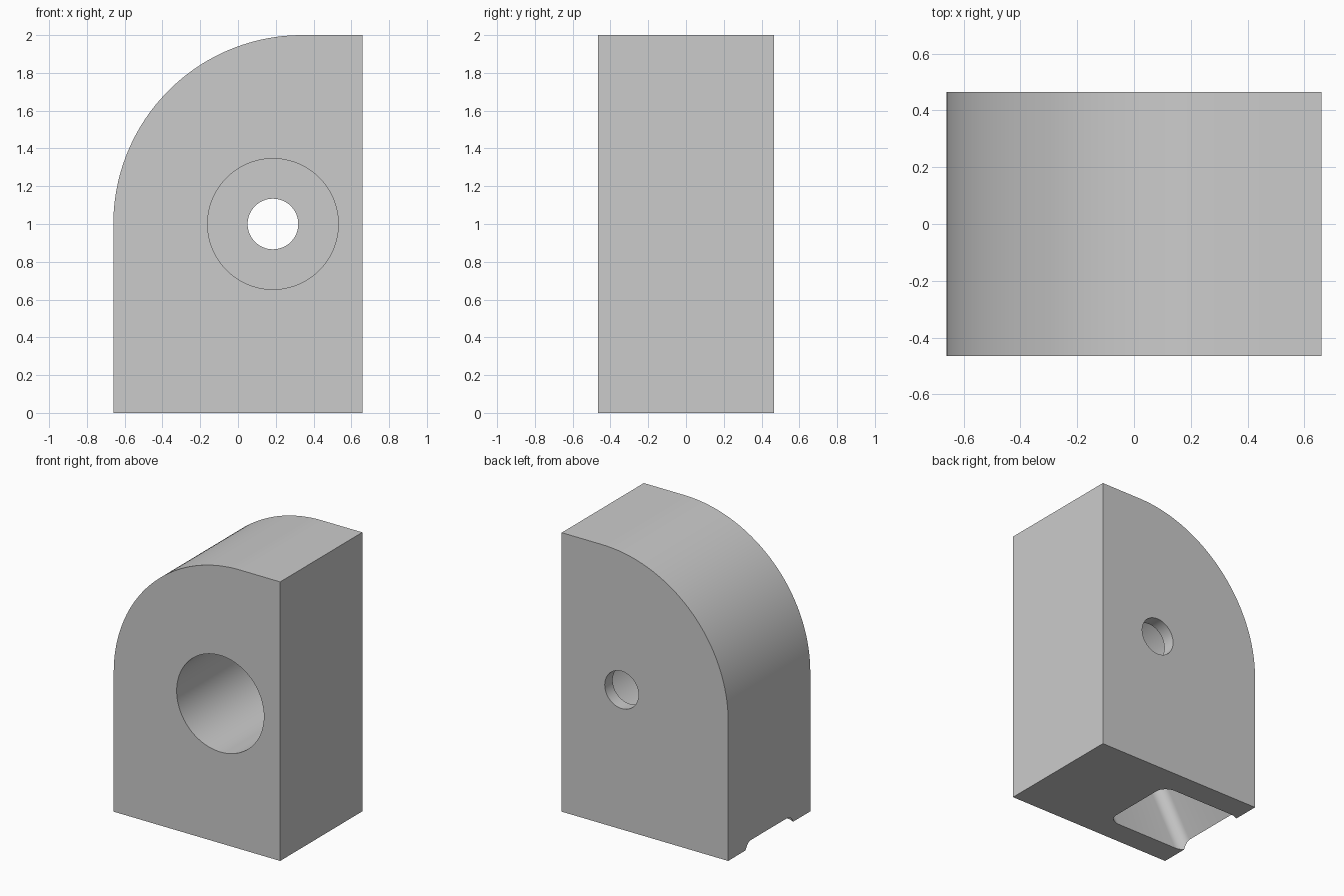
import bpy
import bmesh
from math import sin, cos, pi, radians
from mathutils import Matrix, Vector

old = bpy.data.objects.get("Cube")
if old:
    bpy.data.objects.remove(old, do_unlink=True)

W, D, H = 0.66, 0.465, 2.0          # half width, half depth, height

grey = bpy.data.materials.new("plain grey")
grey.use_nodes = True
colour = (0.6, 0.6, 0.6, 1.0)
grey.diffuse_color = colour
grey.node_tree.nodes["Principled BSDF"].inputs["Base Color"].default_value = colour


def arc(cx, cy, r, start, end, steps):
    """Points along an arc, angles in degrees."""
    angles = [radians(start + (end - start) * i / steps) for i in range(steps + 1)]
    return [(cx + r * cos(a), cy + r * sin(a)) for a in angles]


def prism(name, profile, low, high, matrix):
    """Extrude a flat profile along local z, then place it with a matrix."""
    bm = bmesh.new()
    face = bm.faces.new([bm.verts.new((x, y, low)) for x, y in profile])
    out = bmesh.ops.extrude_face_region(bm, geom=[face])
    verts = [v for v in out["geom"] if isinstance(v, bmesh.types.BMVert)]
    bmesh.ops.translate(bm, verts=verts, vec=Vector((0, 0, high - low)))
    bmesh.ops.transform(bm, matrix=matrix, verts=bm.verts)
    bmesh.ops.recalc_face_normals(bm, faces=bm.faces)
    mesh = bpy.data.meshes.new(name)
    bm.to_mesh(mesh)
    bm.free()
    mesh.materials.append(grey)
    obj = bpy.data.objects.new(name, mesh)
    bpy.context.collection.objects.link(obj)
    return obj


# Local (x, y, z) becomes world (x, -z, y), so high z is towards the front
upright = Matrix.Rotation(pi / 2, 4, 'X')

# Block with one large rounded upper corner
outline = [(-W, 0), (W, 0), (W, H)] + arc(-W + 1, H - 1, 1, 90, 180, 48)
block = prism("block", outline, -D, D, upright)

# Stepped bore: wide from the front, narrow through the back wall
bore_x, bore_z = 0.185, 1.0
wide = prism("wide_bore_cutter", arc(bore_x, bore_z, 0.346, 0, 360, 96)[:-1],
             -D + 0.09, D + 0.1, upright)
narrow = prism("narrow_bore_cutter", arc(bore_x, bore_z, 0.134, 0, 360, 64)[:-1],
               -D - 0.1, D, upright)

# Slanted square pocket with rounded corners, open at the bottom edge
half, r = 0.29, 0.08
section = []
for k, (sx, sy) in enumerate([(1, 1), (-1, 1), (-1, -1), (1, -1)]):
    section += arc(sx * (half - r), sy * (half - r), r, 90 * k, 90 * k + 90, 8)
slant = Matrix.Translation((-0.355, 0, 0)) @ Matrix.Rotation(radians(30), 4, 'Y')
pocket = prism("pocket_cutter", section, -0.3, 0.6, slant)

# Cut the openings
bpy.ops.object.select_all(action='DESELECT')
bpy.context.view_layer.objects.active = block
block.select_set(True)
for cutter in (wide, narrow, pocket):
    cutter.hide_render = True
    mod = block.modifiers.new(cutter.name, 'BOOLEAN')
    mod.operation = 'DIFFERENCE'
    mod.solver = 'EXACT'
    mod.object = cutter
    bpy.ops.object.modifier_apply(modifier=mod.name)
    bpy.data.objects.remove(cutter, do_unlink=True)

bpy.ops.object.shade_smooth_by_angle(angle=radians(30))
